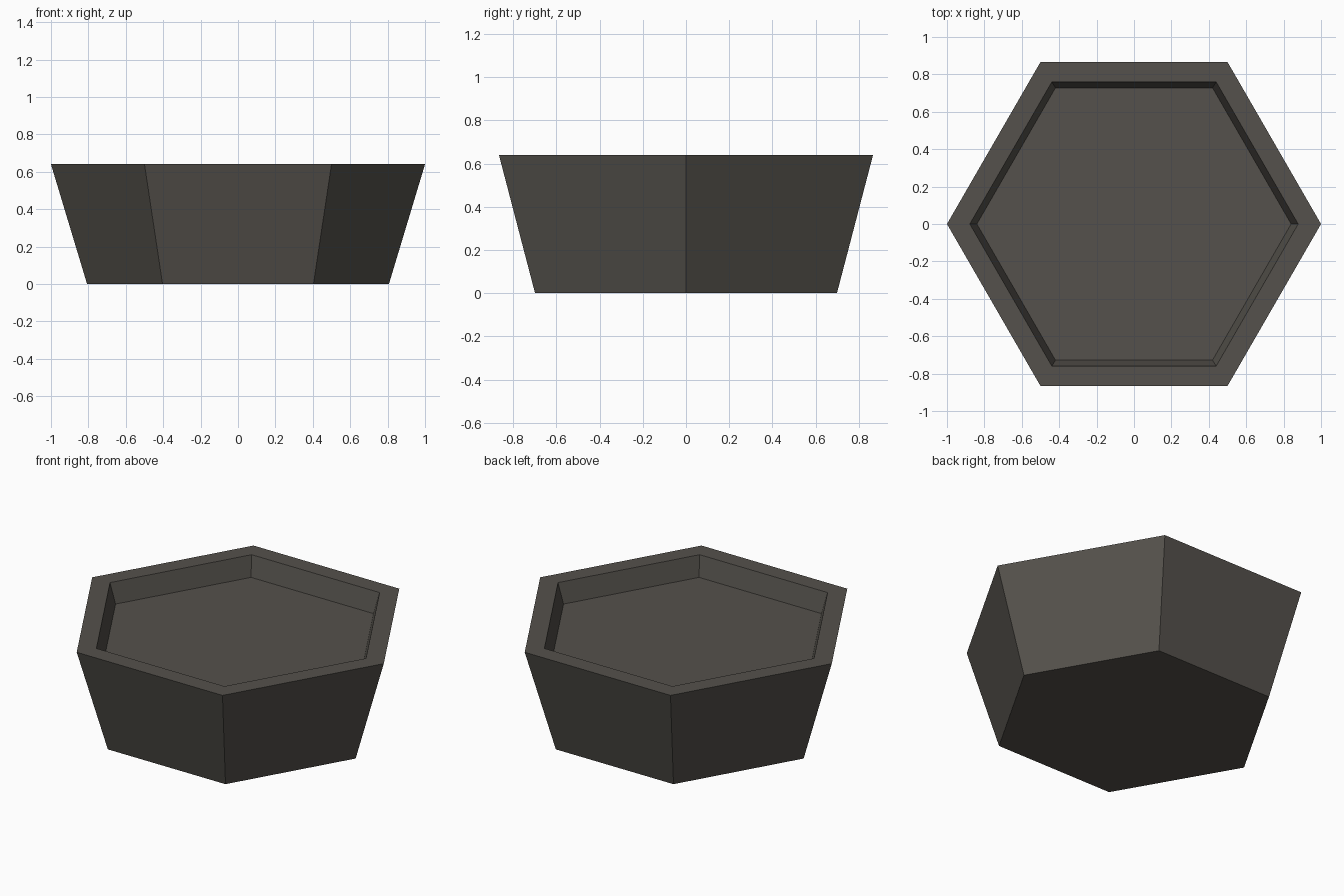
import bpy, bmesh, math

if "Cube" in bpy.data.objects:
    bpy.data.objects.remove(bpy.data.objects["Cube"])

# Hexagonal planter: (radius, height) profile from base to recessed floor
PROFILE = [(0.807, 0.0), (1.0, 0.64), (0.878, 0.64), (0.84, 0.517)]
SIDES = 6

stone = bpy.data.materials.new("dark stone")
stone.diffuse_color = (0.09, 0.083, 0.072, 1)
stone.use_nodes = True
stone.node_tree.nodes["Principled BSDF"].inputs["Base Color"].default_value = stone.diffuse_color

bm = bmesh.new()
rings = [[bm.verts.new((r * math.cos(math.tau * i / SIDES),
                        r * math.sin(math.tau * i / SIDES), z))
          for i in range(SIDES)] for r, z in PROFILE]

# Outer wall, rim and inner wall
for low, high in zip(rings, rings[1:]):
    for i in range(SIDES):
        j = (i + 1) % SIDES
        bm.faces.new((low[i], low[j], high[j], high[i]))

# Base and recessed floor
bm.faces.new(rings[0][::-1])
bm.faces.new(rings[-1])
bmesh.ops.recalc_face_normals(bm, faces=bm.faces)

mesh = bpy.data.meshes.new("hexagonal_planter")
bm.to_mesh(mesh)
bm.free()
mesh.materials.append(stone)
planter = bpy.data.objects.new("hexagonal_planter", mesh)
bpy.context.collection.objects.link(planter)
